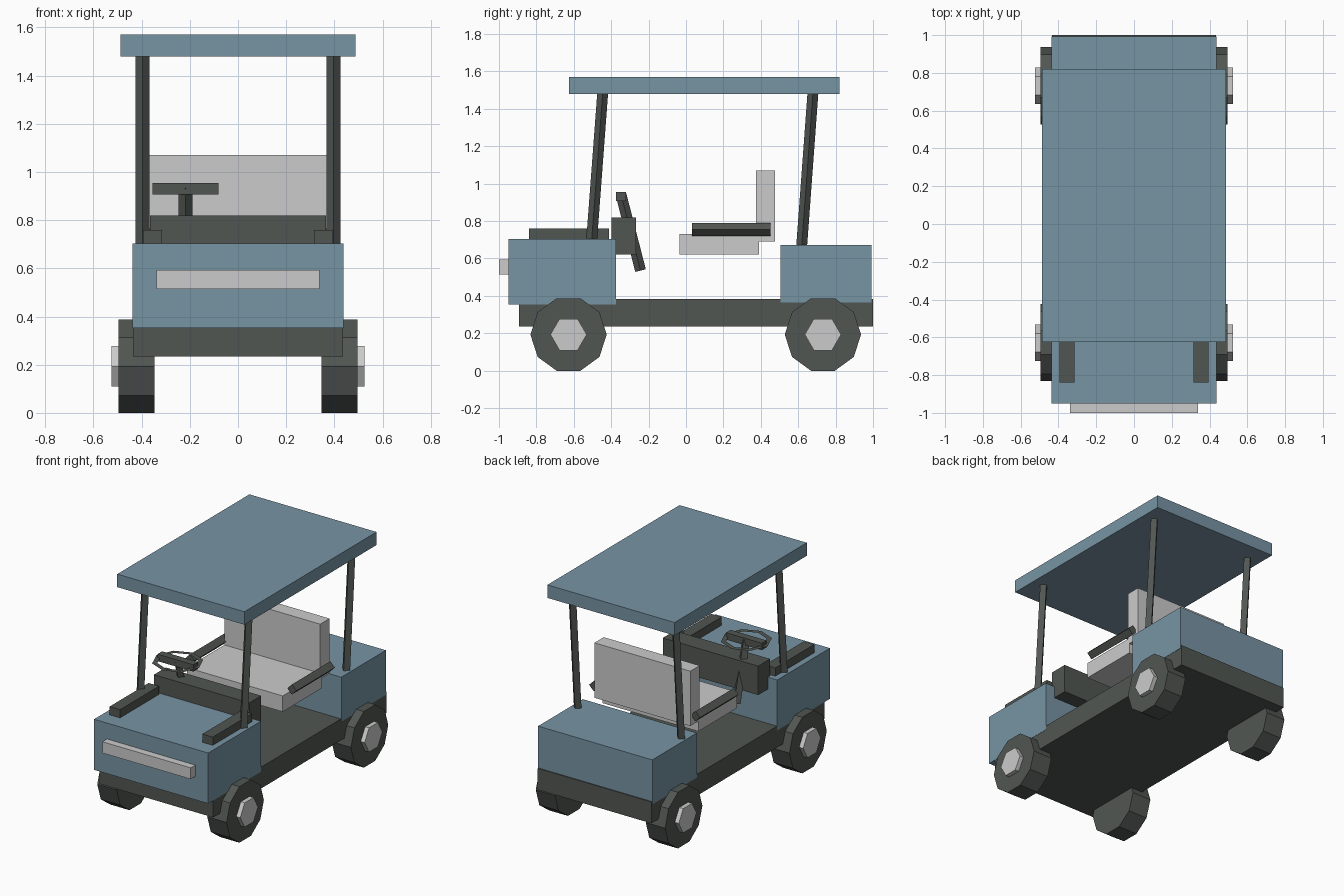
import bpy, bmesh, math
from mathutils import Vector, Matrix

if "Cube" in bpy.data.objects:
    bpy.data.objects.remove(bpy.data.objects["Cube"])


def material(name, rgb):
    m = bpy.data.materials.new(name)
    m.diffuse_color = (*rgb, 1)
    m.use_nodes = True
    m.node_tree.nodes["Principled BSDF"].inputs["Base Color"].default_value = m.diffuse_color
    return m


BLUE = material("blue_paint", (0.185, 0.295, 0.37))
DARK = material("dark_trim", (0.083, 0.094, 0.085))
LIGHT = material("light_grey", (0.68, 0.68, 0.67))


def finish(name, bm, mat):
    bmesh.ops.recalc_face_normals(bm, faces=bm.faces)
    mesh = bpy.data.meshes.new(name)
    bm.to_mesh(mesh)
    bm.free()
    mesh.materials.append(mat)
    obj = bpy.data.objects.new(name, mesh)
    bpy.context.collection.objects.link(obj)
    return obj


def box(name, x, y, z, mat):
    """Box from (min, max) ranges on each axis."""
    bm = bmesh.new()
    size = [r[1] - r[0] for r in (x, y, z)]
    mid = [(r[0] + r[1]) / 2 for r in (x, y, z)]
    bmesh.ops.create_cube(bm, size=1, matrix=Matrix.Translation(mid) @ Matrix.Diagonal((*size, 1)))
    return finish(name, bm, mat)


def prism(name, a, b, radius, sides, first, mat):
    """Many-sided bar from a to b, with a corner pointing along 'first'."""
    a, b = Vector(a), Vector(b)
    axis = (b - a).normalized()
    u = Vector(first)
    u = (u - axis * u.dot(axis)).normalized()
    v = axis.cross(u)
    bm = bmesh.new()
    ring = []
    for i in range(sides):
        t = 2 * math.pi * i / sides
        ring.append(bm.verts.new(a + radius * (math.cos(t) * u + math.sin(t) * v)))
    base = bm.faces.new(ring)
    ext = bmesh.ops.extrude_face_region(bm, geom=[base], use_keep_orig=True)
    top = [g for g in ext["geom"] if isinstance(g, bmesh.types.BMVert)]
    bmesh.ops.translate(bm, verts=top, vec=b - a)
    return finish(name, bm, mat)


# Body
box("chassis", (-.435, .435), (-.893, 1.0), (.235, .383), DARK)
box("front_body", (-.437, .437), (-.95, -.373), (.353, .703), BLUE)
box("rear_body", (-.437, .437), (.505, .993), (.363, .672), BLUE)
box("bumper", (-.338, .338), (-1.0, -.945), (.515, .593), LIGHT)
box("roof", (-.487, .487), (-.625, .82), (1.48, 1.57), BLUE)
box("dashboard", (-.365, .365), (-.398, -.268), (.62, .82), DARK)

# Seat
box("seat_base", (-.367, .367), (-.035, .39), (.62, .73), LIGHT)
box("seat_back", (-.367, .367), (.375, .477), (.69, 1.07), LIGHT)

# Mirrored parts
for side, s in (("left", -1), ("right", 1)):
    box("hood_rail_" + side, sorted((s * .315, s * .395)), (-.84, -.413), (.69, .76), DARK)
    prism("armrest_" + side, (s * .39, .033, .755), (s * .39, .453, .755), .035, 4, (1, 0, 0), DARK)
    for end, yb, yt, zb, yw in (("front", -.505, -.445, .69, -.628), ("rear", .618, .679, .66, .732)):
        prism(f"roof_post_{end}_{side}", (s * .396, yb, zb), (s * .396, yt, 1.49), .029, 4, (1, 0, 0), DARK)
        prism(f"tyre_{end}_{side}", (s * .347, yw, .193), (s * .495, yw, .193), .204, 10, (0, 1, 0), DARK)
        prism(f"hub_{end}_{side}", (s * .48, yw, .193), (s * .525, yw, .193), .097, 6, (0, 1, 0), LIGHT)

# Steering column, crossbar and flat rim
prism("steering_column", (-.218, -.243, .535), (-.218, -.347, .94), .029, 4, (1, 0, 0), DARK)
box("steering_crossbar", (-.355, -.081), (-.373, -.322), (.907, .955), DARK)
bm = bmesh.new()
outer, inner = [[bm.verts.new((-.218 + r * math.cos(i * math.pi / 4),
                               -.348 + r * math.sin(i * math.pi / 4), .931)) for i in range(8)]
                for r in (.163, .13)]
for i in range(8):
    j = (i + 1) % 8
    bm.faces.new((outer[i], outer[j], inner[j], inner[i]))
finish("steering_rim", bm, DARK)
